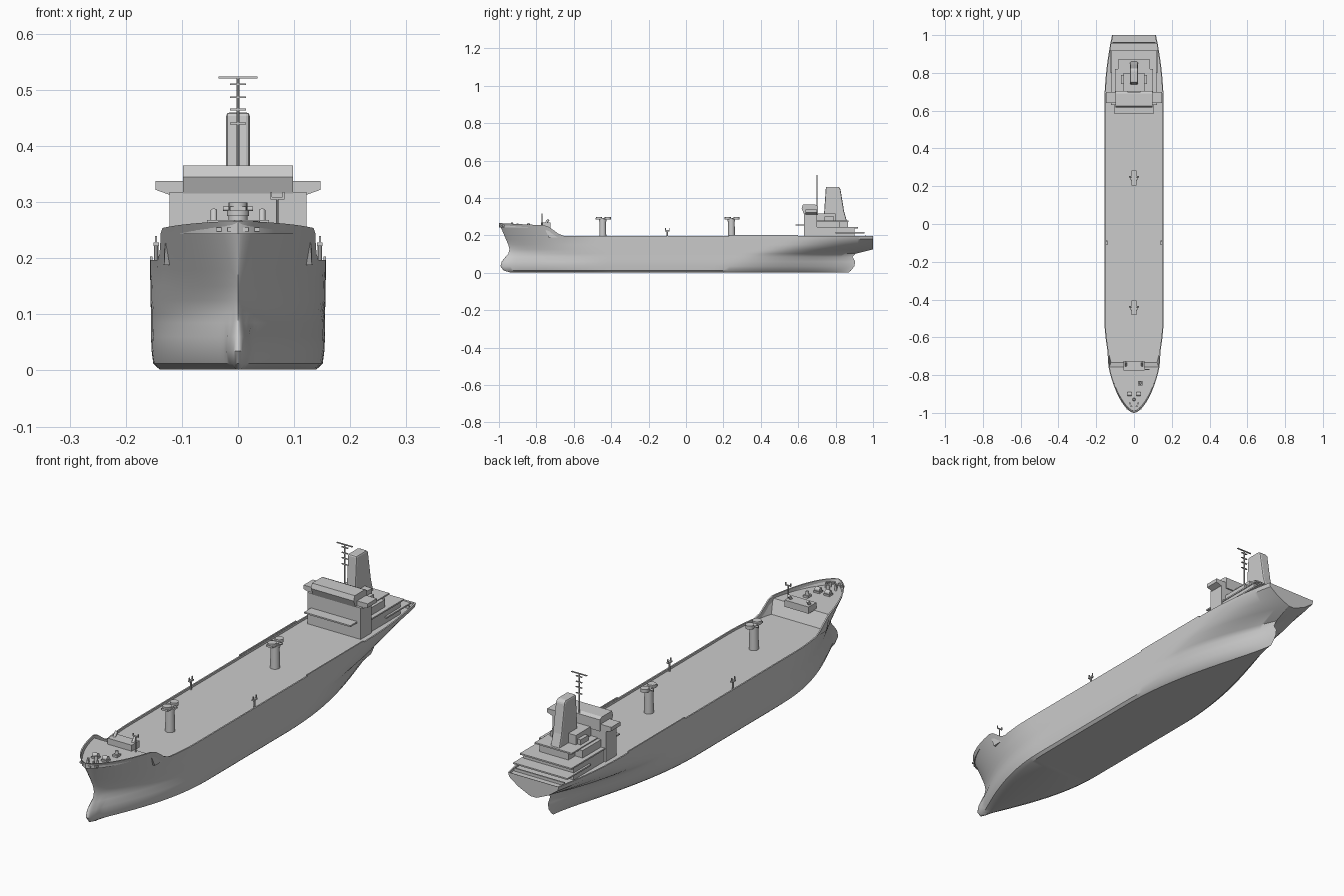
import bpy, bmesh, math
from mathutils import Vector


def finish(name, bm, smooth=None):
    bmesh.ops.recalc_face_normals(bm, faces=bm.faces)
    me = bpy.data.meshes.new(name)
    bm.to_mesh(me)
    bm.free()
    ob = bpy.data.objects.new(name, me)
    bpy.context.collection.objects.link(ob)
    if smooth:
        bpy.ops.object.select_all(action='DESELECT')
        ob.select_set(True)
        bpy.context.view_layer.objects.active = ob
        bpy.ops.object.shade_smooth_by_angle(angle=math.radians(smooth))
    return ob


def prism(name, profile, axis, a, b):
    """Extrude a 2D profile along x (points are y,z) or y (points are x,z)."""
    bm = bmesh.new()
    place = (lambda p, t: (t, p[0], p[1])) if axis == 'x' else (lambda p, t: (p[0], t, p[1]))
    r0 = [bm.verts.new(place(p, a)) for p in profile]
    r1 = [bm.verts.new(place(p, b)) for p in profile]
    bm.faces.new(r0)
    bm.faces.new(r1)
    for i in range(len(r0)):
        j = (i + 1) % len(r0)
        bm.faces.new((r0[i], r0[j], r1[j], r1[i]))
    return finish(name, bm)


def box(name, x0, x1, y0, y1, z0, z1):
    return prism(name, [(y0, z0), (y1, z0), (y1, z1), (y0, z1)], 'x', x0, x1)


def cyl(name, p0, p1, r0, r1=None, seg=16):
    p0, p1 = Vector(p0), Vector(p1)
    d = p1 - p0
    bm = bmesh.new()
    bmesh.ops.create_cone(bm, cap_ends=True, segments=seg, radius1=r0,
                          radius2=r0 if r1 is None else r1, depth=d.length)
    bmesh.ops.rotate(bm, verts=bm.verts, matrix=d.to_track_quat('Z', 'Y').to_matrix())
    bmesh.ops.translate(bm, verts=bm.verts, vec=(p0 + p1) / 2)
    return finish(name, bm, 40)


# Hull waterlines: z, bow y, stern y, half beam, entry, fullness, run, run fullness, transom half, bulb half
LEVELS = [
    (0.002, -0.940, 0.870, 0.140, 0.55, 1.3, 0.75, 1.4, 0.000, 0.008),
    (0.012, -0.975, 0.882, 0.151, 0.55, 1.2, 0.75, 1.3, 0.000, 0.017),
    (0.035, -0.992, 0.900, 0.154, 0.55, 1.2, 0.70, 1.3, 0.000, 0.022),
    (0.060, -0.985, 0.905, 0.155, 0.55, 1.2, 0.65, 1.3, 0.000, 0.021),
    (0.085, -0.965, 0.890, 0.155, 0.55, 1.1, 0.60, 1.2, 0.000, 0.015),
    (0.102, -0.950, 0.905, 0.155, 0.52, 1.1, 0.57, 1.1, 0.000, 0.000),
    (0.125, -0.944, 1.000, 0.156, 0.50, 1.0, 0.55, 1.0, 0.015, 0.000),
    (0.150, -0.950, 1.000, 0.156, 0.50, 0.9, 0.48, 1.0, 0.070, 0.000),
    (0.180, -0.963, 1.000, 0.157, 0.50, 0.8, 0.40, 1.0, 0.112, 0.000),
]
DECK_EDGE = (0.197, -0.970, 1.000, 0.157, 0.48, 0.75, 0.38, 1.0, 0.116, 0.0)
FORE_EDGE = (0.260, -1.000, 1.000, 0.157, 0.46, 0.60, 0.38, 1.0, 0.116, 0.0)


def breadth(level, y):
    _, bow, stern, half, entry, q, run, rq, trans, bulb = level
    s, e = max(0, y - bow), max(0, stern - y)
    t, u = min(1, s / entry), min(1, e / run)
    fore = (1 - (1 - t) ** 2) ** q
    aft = (1 - (1 - u) ** 2) ** rq
    return max(trans + (half * fore - trans) * aft if y > 0 else half * fore,
               bulb * math.sqrt(min(1, s / 0.05)) if y < 0 else 0)


def rim(y):
    """Height and half breadth of the top edge, rising into the forecastle."""
    t = min(1, max(0, (-0.65 - y) / 0.11))
    h = t * t * (3 - 2 * t)
    z = 0.197 + h * (0.057 + 0.012 * max(0, (-0.76 - y) / 0.24))
    return breadth(DECK_EDGE, y) * (1 - h) + breadth(FORE_EDGE, y) * h, z


# Hull with bulwark rim and inset decks, lofted station by station
N = 84
bm = bmesh.new()
rings = []
for k in range(N + 1):
    u = 0.5 - 0.5 * math.cos(math.pi * k / N)
    pts = []
    for lv in LEVELS:
        y = lv[1] + (lv[2] - lv[1]) * u
        pts.append((breadth(lv, y), y, lv[0]))
    y = -1 + 2 * u
    x, z = rim(y)
    xi = max(0, x - 0.006)
    pts += [(x, y, z), (xi, y, z), (xi, y, 0.243 if y < -0.745 else 0.188)]
    right = [bm.verts.new(p) for p in pts]
    left = [bm.verts.new((-p[0], p[1], p[2])) for p in pts]
    rings.append((right, left))
M = len(LEVELS) + 3
for (r0, l0), (r1, l1) in zip(rings, rings[1:]):
    a, b = r0 + l0[::-1], r1 + l1[::-1]
    for i in range(2 * M):
        j = (i + 1) % (2 * M)
        bm.faces.new((a[i], a[j], b[j], b[i]))
r, l = rings[-1]
for i in range(M - 3):
    bm.faces.new((r[i], r[i + 1], l[i + 1], l[i]))
bm.faces.new((r[M - 3], r[M - 2], r[M - 1], l[M - 1], l[M - 2], l[M - 3]))
bmesh.ops.remove_doubles(bm, verts=bm.verts, dist=0.0004)
bmesh.ops.dissolve_degenerate(bm, edges=bm.edges, dist=0.0001)
finish("hull", bm, 35)

# Accommodation block and stepped aft tiers
box("house_front", -0.122, 0.122, 0.63, 0.70, 0.187, 0.318)
box("house_middle", -0.10, 0.10, 0.69, 0.82, 0.187, 0.275)
box("house_aft", -0.066, 0.066, 0.69, 0.865, 0.187, 0.278)
box("funnel_casing", -0.055, 0.055, 0.70, 0.80, 0.27, 0.318)
box("lower_house", -0.115, 0.115, 0.63, 0.90, 0.187, 0.24)
box("aft_deck_upper", -0.118, 0.118, 0.63, 0.92, 0.238, 0.244)
box("aft_deck_lower", -0.124, 0.124, 0.80, 0.955, 0.211, 0.217)
box("tier_deck", -0.085, 0.085, 0.70, 0.87, 0.273, 0.279)
box("front_shelf", -0.106, 0.106, 0.585, 0.635, 0.252, 0.258)
box("stern_coaming", -0.115, 0.115, 0.957, 0.963, 0.187, 0.200)

# Bridge with wings and wheelhouse
prism("bridge_wings", [(-0.147, 0.338), (-0.147, 0.322), (-0.122, 0.313),
                       (0.122, 0.313), (0.147, 0.322), (0.147, 0.338)], 'y', 0.64, 0.70)
prism("wheelhouse", [(0.632, 0.31), (0.705, 0.31), (0.705, 0.358), (0.69, 0.365),
                     (0.625, 0.365), (0.618, 0.345)], 'x', -0.098, 0.098)

# Funnel
funnel = prism("funnel", [(0.735, 0.27), (0.862, 0.27), (0.845, 0.33),
                          (0.825, 0.452), (0.815, 0.46), (0.748, 0.46)], 'x', -0.021, 0.021)
bev = funnel.modifiers.new("round", 'BEVEL')
bev.width, bev.segments = 0.007, 2
for s in (-1, 1):
    box("funnel_side_locker", s * 0.045, s * 0.07, 0.74, 0.79, 0.275, 0.30)

# Radar mast with crossbars
cyl("mast", (0, 0.70, 0.31), (0, 0.70, 0.523), 0.003, seg=8)
for z, w in ((0.522, 0.035), (0.510, 0.014), (0.487, 0.014), (0.465, 0.014), (0.440, 0.014)):
    box("mast_crossbar", -w, w, 0.697, 0.703, z - 0.0015, z + 0.0015)

# Deck cranes
for y in (-0.445, 0.243):
    cyl("crane_post", (0, y, 0.187), (0, y, 0.278), 0.019, 0.017, 20)
    cyl("crane_turntable", (0, y, 0.275), (0, y, 0.285), 0.020, seg=20)
    box("crane_head", -0.014, 0.014, y - 0.038, y + 0.025, 0.284, 0.292)
    cyl("crane_arm", (-0.027, y + 0.008, 0.288), (0.027, y + 0.008, 0.288), 0.004, seg=10)
    for dy in (-0.02, 0.027):
        cyl("crane_drum", (0, y + dy, 0.285), (0, y + dy, 0.299), 0.017, seg=16)

# Side posts and rails, mirrored
for s in (-1, 1):
    cyl("side_post", (s * 0.146, -0.10, 0.187), (s * 0.146, -0.10, 0.228), 0.004, seg=8)
    box("side_post_head", s * 0.141, s * 0.151, -0.112, -0.088, 0.222, 0.228)
    for dy in (-0.01, 0.01):
        box("side_post_prong", s * 0.144, s * 0.148, -0.102 + dy, -0.098 + dy, 0.226, 0.240)
    box("side_rail", s * 0.152, s * 0.157, 0.23, 0.60, 0.188, 0.203)

# Forecastle: breakwater, winches, bollards, fairleads
box("breakwater", -0.055, 0.055, -0.775, -0.725, 0.24, 0.268)
for s in (-1, 1):
    cyl("breakwater_vent", (s * 0.043, -0.75, 0.265), (s * 0.043, -0.735, 0.285), 0.006, seg=10)
    cyl("windlass_drum", (s * 0.012, -0.90, 0.254), (s * 0.034, -0.90, 0.254), 0.010, seg=14)
    box("windlass_base", s * 0.01, s * 0.036, -0.912, -0.888, 0.24, 0.25)
    for y, x in ((-0.965, 0.014), (-0.95, 0.022)):
        cyl("bollard", (s * x, y, 0.24), (s * x, y, 0.262), 0.005, seg=10)
    for x in (0.014, 0.034):
        y = -0.99 if x < 0.02 else -0.977
        box("fairlead", s * (x - 0.005), s * (x + 0.005), y - 0.006, y + 0.006, 0.248, 0.255)
box("capstan_base", 0.022, 0.044, -0.855, -0.83, 0.24, 0.252)
cyl("capstan", (0.033, -0.842, 0.25), (0.033, -0.842, 0.266), 0.008, 0.006, 12)
cyl("bow_drum", (0, -0.93, 0.24), (0, -0.93, 0.268), 0.009, 0.006, 12)

# Fork-topped foremast
cyl("foremast", (0.07, -0.77, 0.24), (0.07, -0.77, 0.308), 0.002, seg=8)
box("foremast_bar", 0.058, 0.082, -0.772, -0.768, 0.305, 0.309)
for x in (0.059, 0.081):
    box("foremast_prong", x - 0.0015, x + 0.0015, -0.772, -0.768, 0.305, 0.318)
